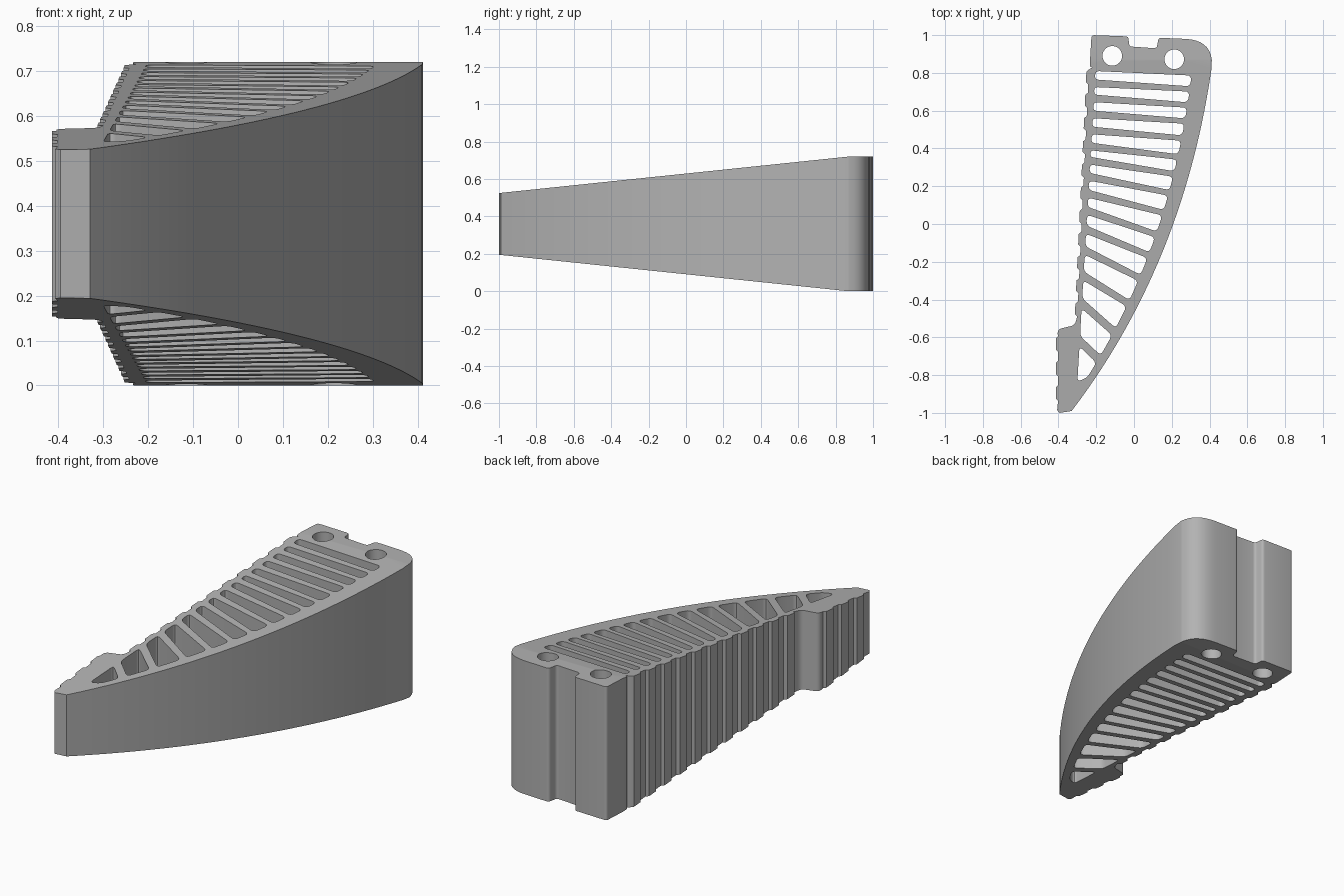
import bpy, bmesh, math
from mathutils import Vector

cube = bpy.data.objects.get("Cube")
if cube:
    bpy.data.objects.remove(cube, do_unlink=True)


def rounded(points, radius, steps=4):
    """Round every corner of a closed polygon."""
    pts = [Vector(p) for p in points]
    out = []
    for i, p in enumerate(pts):
        a, b = pts[i - 1] - p, pts[(i + 1) % len(pts)] - p
        r = min(radius, a.length * 0.45, b.length * 0.45)
        s, e = p + a.normalized() * r, p + b.normalized() * r
        for k in range(steps + 1):
            t = k / steps
            out.append(s * (1 - t) ** 2 + p * 2 * t * (1 - t) + e * t * t)
    return out


def bezier(a, c, b, steps):
    a, c, b = Vector(a), Vector(c), Vector(b)
    return [a * (1 - t) ** 2 + c * 2 * t * (1 - t) + b * t * t
            for t in (k / steps for k in range(steps + 1))]


def ridges(start, end, count, depth):
    """Row of shallow grip ridges standing out towards -x."""
    a, b = Vector(start), Vector(end)
    out = []
    for i in range(count):
        for f, d in ((0.1, 0), (0.2, depth), (0.65, depth), (0.75, 0)):
            out.append(a.lerp(b, (i + f) / count) - Vector((d, 0)))
    return out


def circle(x, y, r, n=32):
    return [Vector((x + r * math.cos(k * math.tau / n), y + r * math.sin(k * math.tau / n)))
            for k in range(n)]


# Outline: curved outer wall, rounded heel, notched back, ridged inner wall, toe
wall = bezier((-0.33, -0.99), (0.26, -0.215), (0.41, 0.82), 28)
heel = bezier((0.412, 0.87), (0.40, 0.975), (0.27, 0.98), 8)
back = rounded([(0.27, 0.98), (0.13, 0.986), (0.12, 0.93), (-0.025, 0.94),
                (-0.03, 0.993), (-0.225, 1.0), (-0.235, 0.83), (0.2, 0.8)], 0.015)[5:35]
inner = ridges((-0.238, 0.83), (-0.302, -0.52), 11, 0.013)
step = rounded([(-0.302, -0.48), (-0.31, -0.535), (-0.405, -0.557), (-0.404, -0.62)], 0.025)[5:15]
toe = ridges((-0.402, -0.58), (-0.402, -0.97), 3, 0.012) + [Vector((-0.407, -0.985)), Vector((-0.395, -1.0))]
outline = wall + heel + back + inner + step + toe


def inner_x(y):
    return -0.205 - 0.058 * (0.8 - y)


def outer_x(y):
    """Inside face of the curved wall at depth y."""
    for a, b in zip(wall, wall[1:]):
        if a.y <= y <= b.y:
            x = a.x + (b.x - a.x) * (y - a.y) / (b.y - a.y)
            return x - 0.045 - 0.035 * (y + 0.8)


# Rib centre lines: depth at the inner wall and at the curved wall
ribs = [(0.83, 0.80), (0.745, 0.715), (0.665, 0.63), (0.58, 0.545), (0.495, 0.455),
        (0.41, 0.355), (0.335, 0.265), (0.25, 0.165), (0.16, 0.06), (0.07, -0.055),
        (-0.03, -0.165), (-0.14, -0.285), (-0.275, -0.42), (-0.42, -0.57),
        (-0.62, -0.715), (-0.86, -0.83)]
slots = []
for (la, ra), (lb, rb) in zip(ribs, ribs[1:]):
    def edge(l, r, side):
        x0, x1 = inner_x(l), outer_x(r)
        slant = math.hypot(x1 - x0, r - l) / (x1 - x0)
        l2, r2 = l + side * 0.02 * min(slant, 2), r + side * 0.014 * min(slant, 2)
        return (inner_x(l2), l2), (outer_x(r2), r2)
    a0, a1 = edge(la, ra, -1)
    b0, b1 = edge(lb, rb, 1)
    slots.append(rounded([a0, a1, b1, b0], 0.024))

holes = [circle(-0.115, 0.89, 0.052), circle(0.213, 0.872, 0.052)]

# Extruded plan with slots and bolt holes
curve = bpy.data.curves.new("wedge_plan", 'CURVE')
curve.dimensions = '2D'
curve.fill_mode = 'BOTH'
curve.extrude = 0.5
for loop in [outline] + slots + holes:
    spline = curve.splines.new('POLY')
    spline.points.add(len(loop) - 1)
    for pt, co in zip(spline.points, loop):
        pt.co = (co.x, co.y, 0, 1)
    spline.use_cyclic_u = True
plan = bpy.data.objects.new("wedge_plan", curve)
bpy.context.collection.objects.link(plan)
mesh = bpy.data.meshes.new_from_object(plan.evaluated_get(bpy.context.evaluated_depsgraph_get()))
bpy.data.objects.remove(plan, do_unlink=True)

# Taper the thickness towards the toe, level at the heel
LEVEL = 0.87
bm = bmesh.new()
bm.from_mesh(mesh)
bmesh.ops.remove_doubles(bm, verts=bm.verts, dist=0.0001)
bmesh.ops.bisect_plane(bm, geom=bm.verts[:] + bm.edges[:] + bm.faces[:],
                       plane_co=(0, LEVEL, 0), plane_no=(0, 1, 0))
for v in bm.verts:
    t = (min(v.co.y, LEVEL) + 1) / (LEVEL + 1)
    v.co.z = 0.36 + math.copysign(0.165 + 0.195 * t, v.co.z)
bmesh.ops.recalc_face_normals(bm, faces=bm.faces)
bm.to_mesh(mesh)
bm.free()

wedge = bpy.data.objects.new("ribbed_wedge", mesh)
bpy.context.collection.objects.link(wedge)

grey = bpy.data.materials.new("plain_grey")
grey.use_nodes = True
colour = (0.45, 0.45, 0.45, 1)
grey.diffuse_color = colour
grey.node_tree.nodes["Principled BSDF"].inputs["Base Color"].default_value = colour
mesh.materials.clear()
mesh.materials.append(grey)

bpy.ops.object.select_all(action='DESELECT')
wedge.select_set(True)
bpy.context.view_layer.objects.active = wedge
bpy.ops.object.shade_smooth_by_angle(angle=math.radians(30))
